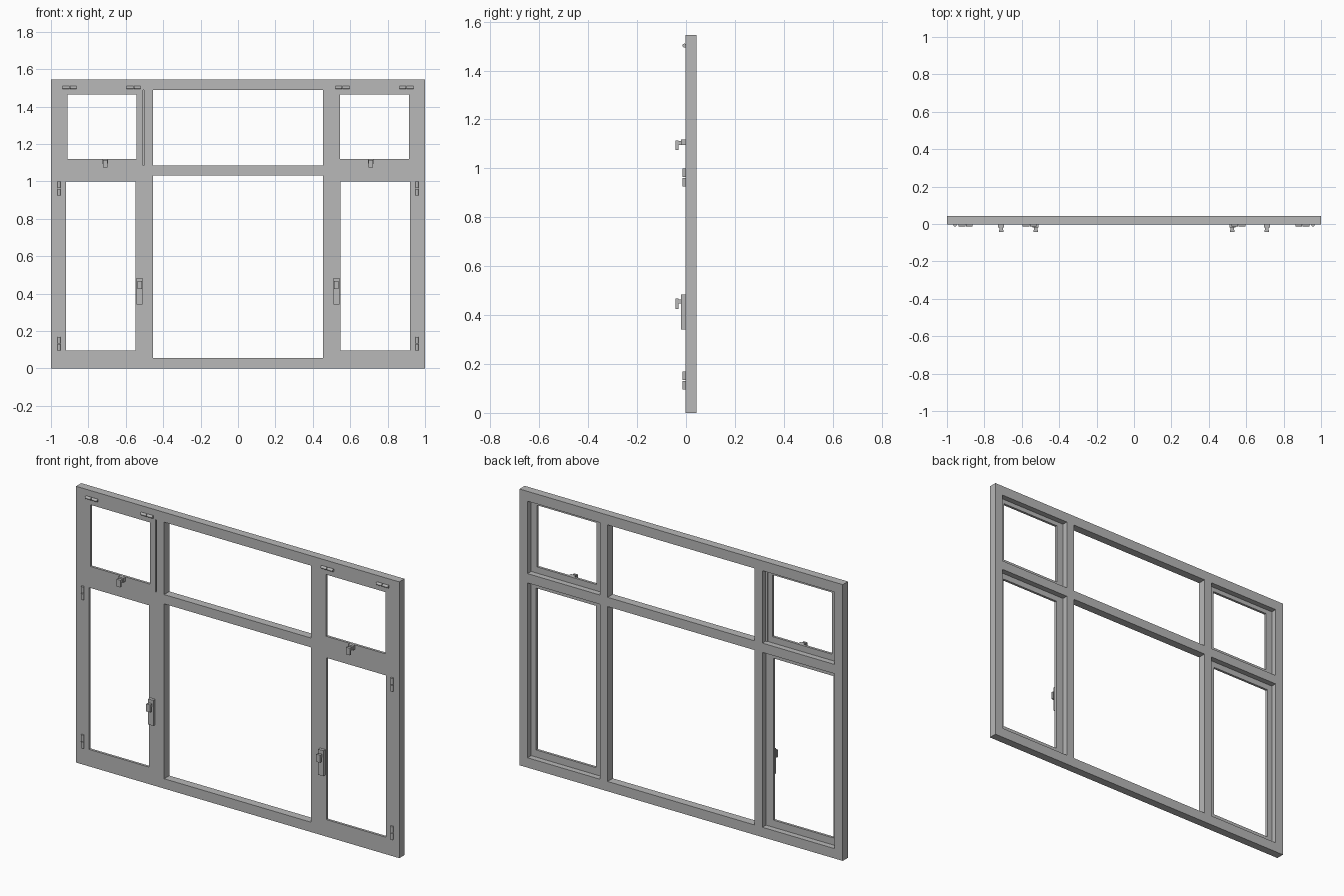
import bpy
import bmesh
from math import pi
from mathutils import Matrix, Vector

cube = bpy.data.objects.get("Cube")
if cube:
    bpy.data.objects.remove(cube, do_unlink=True)

grey = bpy.data.materials.new("window_grey")
grey.use_nodes = True
COLOUR = (0.48, 0.48, 0.48, 1)
grey.diffuse_color = COLOUR
grey.node_tree.nodes["Principled BSDF"].inputs["Base Color"].default_value = COLOUR

FRONT, BACK = -0.003, 0.043
SASH_BACK = 0.011
H = 1.545
RAIL = 0.055               # rail height
T0, T1 = 1.033, 1.085      # transom bottom and top
JAMB, M0, M1 = 0.95, 0.455, 0.503


def finish(name, bm):
    mesh = bpy.data.meshes.new(name)
    bm.to_mesh(mesh)
    bm.free()
    mesh.materials.append(grey)
    obj = bpy.data.objects.new(name, mesh)
    bpy.context.collection.objects.link(obj)
    return obj


def add_box(bm, x, y, z):
    """Add a box spanning the given (low, high) ranges."""
    lo, hi = (Vector(p) for p in zip(x, y, z))
    m = Matrix.Translation((lo + hi) / 2) @ Matrix.Diagonal((*(hi - lo), 1))
    bmesh.ops.create_cube(bm, size=1, matrix=m)


def box(name, x, z, y=(FRONT, BACK)):
    bm = bmesh.new()
    add_box(bm, x, y, z)
    return finish(name, bm)


def sash(name, outer_x, outer_z, inner_x, inner_z):
    """Flat rectangular ring set flush with the front of the frame."""
    bm = bmesh.new()
    rings = []
    for y in (FRONT, SASH_BACK):
        for xs, zs in ((outer_x, outer_z), (inner_x, inner_z)):
            corners = ((0, 0), (1, 0), (1, 1), (0, 1))
            rings.append([bm.verts.new((xs[i], y, zs[j])) for i, j in corners])
    fo, fi, bo, bi = rings
    for a, b in ((fo, fi), (fi, bi), (bi, bo), (bo, fo)):
        for i in range(4):
            j = (i + 1) % 4
            bm.faces.new((a[i], a[j], b[j], b[i]))
    bmesh.ops.recalc_face_normals(bm, faces=bm.faces)
    return finish(name, bm)


def hinge(name, x, z, vertical):
    """Two short barrels end to end."""
    bm = bmesh.new()
    for s in (-1, 1):
        off = Vector((0, 0, s)) if vertical else Vector((s, 0, 0))
        rot = Matrix() if vertical else Matrix.Rotation(pi / 2, 4, "Y")
        m = Matrix.Translation(Vector((x, -0.0065, z)) + off * 0.0195) @ rot
        bmesh.ops.create_cone(bm, cap_ends=True, segments=16, radius1=0.008,
                              radius2=0.008, depth=0.035, matrix=m)
    obj = finish(name, bm)
    for p in obj.data.polygons:
        p.use_smooth = len(p.vertices) == 4
    for e in obj.data.edges:
        a, b = (obj.data.vertices[i].co for i in e.vertices)
        e.use_edge_sharp = (a - b).length < 0.01


def handle(name, x, top, plate, drop):
    """Back plate, neck and a lever hanging down."""
    bm = bmesh.new()
    add_box(bm, (x - 0.016, x + 0.016), (-0.020, FRONT), plate)
    add_box(bm, (x - 0.009, x + 0.009), (-0.034, -0.019), (top - 0.02, top - 0.003))
    add_box(bm, (x - 0.012, x + 0.012), (-0.043, -0.031), (top - drop, top))
    finish(name, bm)


# Fixed frame
box("bottom_rail", (-1, 1), (0, RAIL))
box("top_rail", (-1, 1), (H - RAIL, H))
box("centre_transom", (-M0, M0), (T0, T1))

for side, s in (("right", -1), ("left", 1)):
    def span(a, b, s=s):
        return tuple(sorted((s * a, s * b)))

    box(side + "_jamb", span(JAMB, 1), (RAIL, H - RAIL))
    box(side + "_mullion", span(M0, M1), (RAIL, H - RAIL))
    box(side + "_transom", span(M1, JAMB), (T0, T1))

    # Opening sashes; the upper right one leaves a narrow slit
    gap = 0.006 if s < 0 else 0
    sash(side + "_lower_sash", span(M1, JAMB), (RAIL, T0),
         span(0.549, 0.919), (0.095, 1.0))
    sash(side + "_upper_sash", span(M1 + gap, JAMB), (T1, H - RAIL),
         span(0.546 - gap / 2, 0.914 - gap / 2), (1.12, 1.465))
    if gap:
        box("sash_stop", span(M1, M1 + 0.012), (T1, H - RAIL), (SASH_BACK, 0.014))

    # Hinges
    for i, x in enumerate((0.558, 0.9)):
        hinge(f"{side}_top_hinge_{i + 1}", s * x, 1.502, False)
    for i, z in enumerate((0.132, 0.962)):
        hinge(f"{side}_side_hinge_{i + 1}", s * 0.957, z, True)

    # Handles
    handle(side + "_lower_handle", s * 0.526, 0.467, (0.342, 0.485), 0.042)
    handle(side + "_upper_handle", s * 0.71, 1.115, (1.095, 1.119), 0.04)
